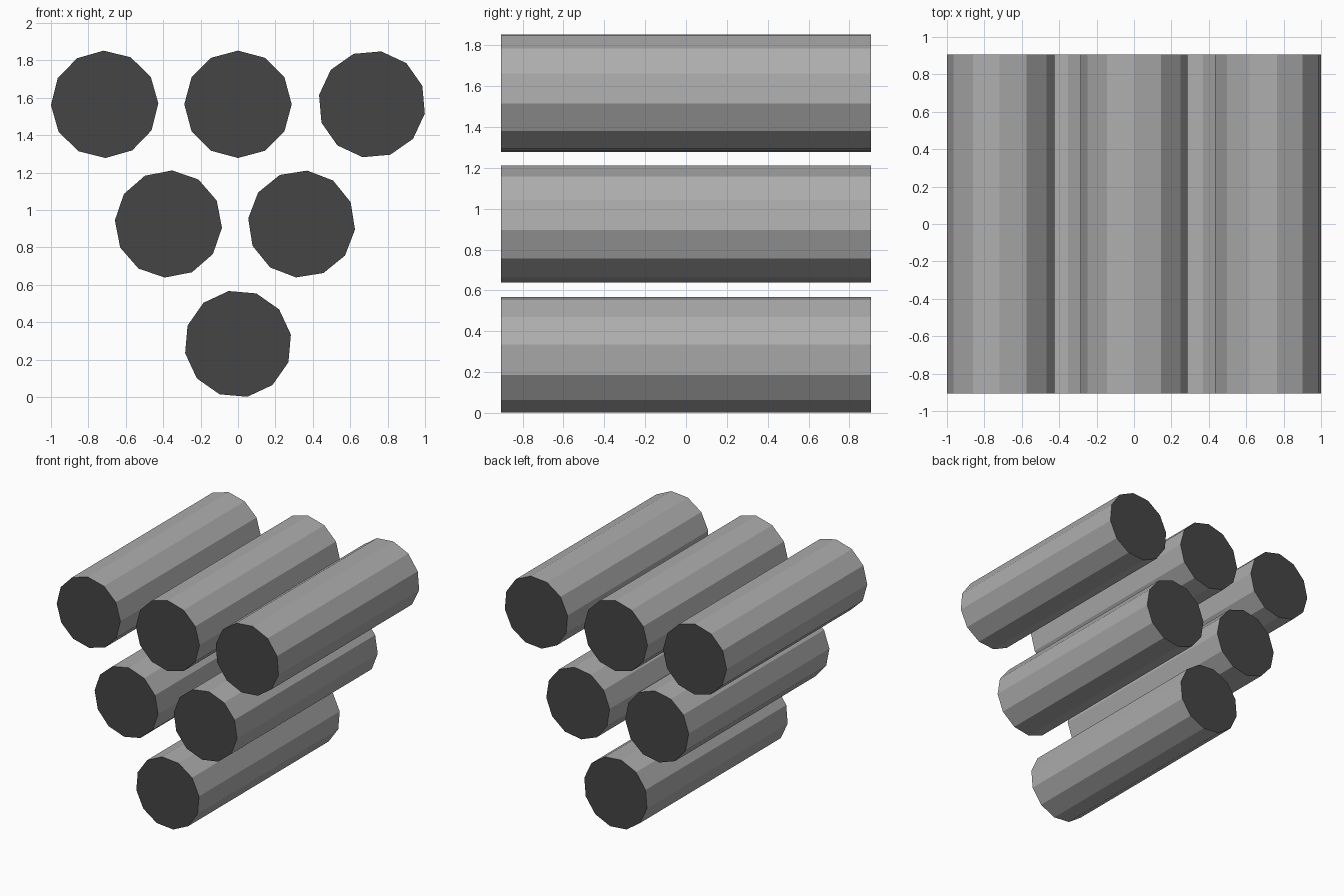
import bpy, bmesh, math
from mathutils import Matrix

if "Cube" in bpy.data.objects:
    bpy.data.objects.remove(bpy.data.objects["Cube"])

RADIUS, LENGTH, SIDES = 0.287, 1.81, 12


def material(name, value):
    m = bpy.data.materials.new(name)
    m.diffuse_color = (value, value, value, 1)
    m.use_nodes = True
    m.node_tree.nodes["Principled BSDF"].inputs["Base Color"].default_value = m.diffuse_color
    return m


side_grey = material("side grey", 0.42)
end_grey = material("dark end grey", 0.06)


def rod(name, x, z, turn):
    """Twelve-sided rod along y, turned about its own axis (degrees)."""
    bm = bmesh.new()
    bmesh.ops.create_cone(bm, cap_ends=True, segments=SIDES,
                          radius1=RADIUS, radius2=RADIUS, depth=LENGTH)
    # lay along y, then spin so one corner sits 'turn' degrees above +x
    bm.transform(Matrix.Rotation(math.radians(-turn), 4, 'Y')
                 @ Matrix.Rotation(math.radians(90), 4, 'X'))
    bm.normal_update()
    for f in bm.faces:
        f.material_index = 1 if abs(f.normal.y) > 0.9 else 0
    me = bpy.data.meshes.new(name)
    bm.to_mesh(me)
    bm.free()
    me.materials.append(side_grey)
    me.materials.append(end_grey)
    ob = bpy.data.objects.new(name, me)
    ob.location = (x, 0, z)
    bpy.context.collection.objects.link(ob)


# Inverted stack: one rod below, two in the middle, three on top
for name, x, z, turn in [
    ("bottom_rod", 0.0, 0.284, 10),
    ("middle_rod_left", -0.372, 0.925, -4),
    ("middle_rod_right", 0.34, 0.925, -6),
    ("top_rod_left", -0.713, 1.565, 1),
    ("top_rod_centre", 0.0, 1.565, 0),
    ("top_rod_right", 0.716, 1.565, -10),
]:
    rod(name, x, z, turn)
